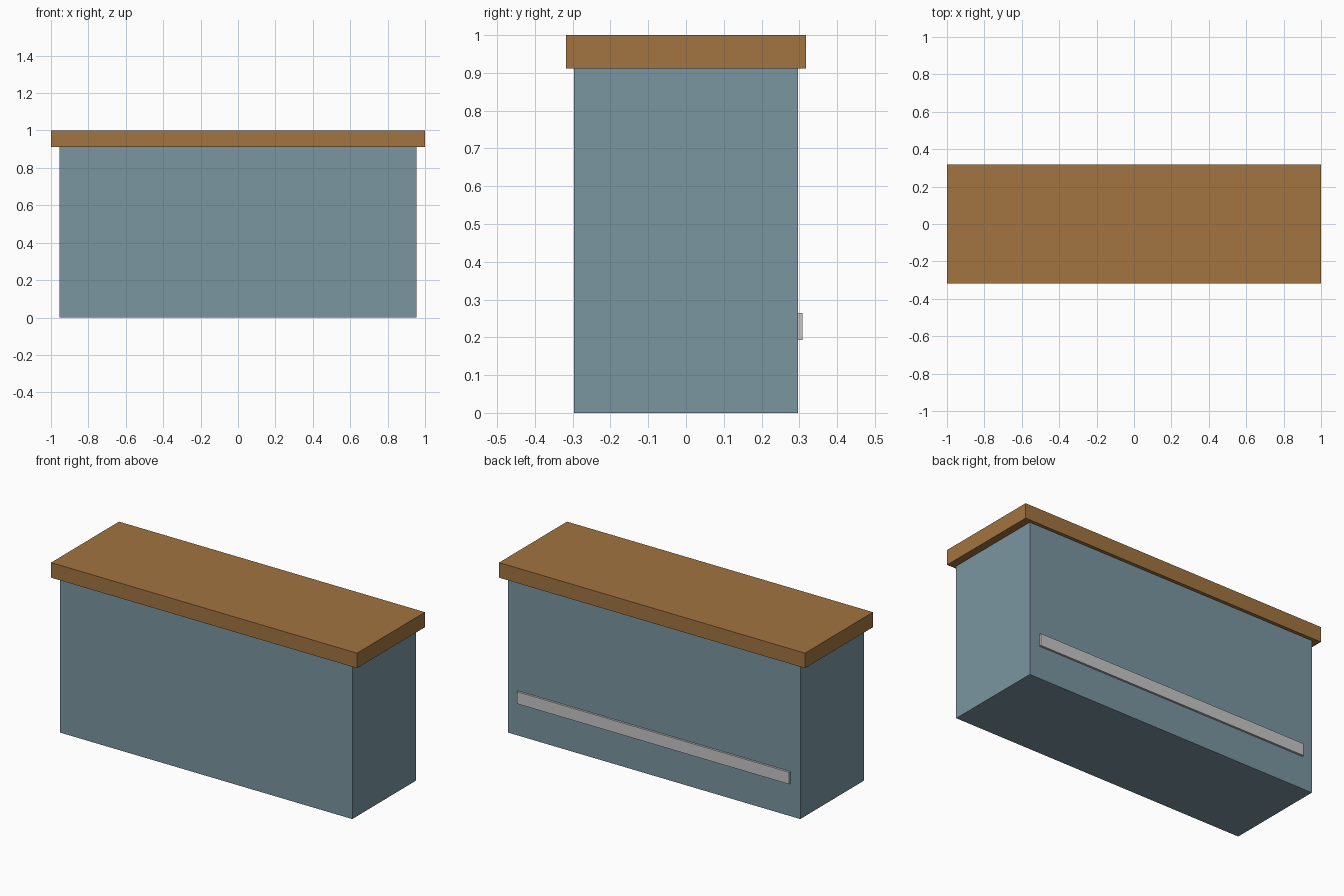
import bpy

if "Cube" in bpy.data.objects:
    bpy.data.objects.remove(bpy.data.objects["Cube"])


def lin(c):
    c /= 255
    return c / 12.92 if c <= 0.04045 else ((c + 0.055) / 1.055) ** 2.4


def material(name, r, g, b):
    m = bpy.data.materials.new(name)
    m.diffuse_color = (lin(r), lin(g), lin(b), 1)
    m.use_nodes = True
    m.node_tree.nodes["Principled BSDF"].inputs["Base Color"].default_value = m.diffuse_color
    return m


def box(name, lo, hi, mat):
    """Axis-aligned box between two corners."""
    bpy.ops.mesh.primitive_cube_add(size=1, location=[(a + b) / 2 for a, b in zip(lo, hi)])
    ob = bpy.context.object
    ob.name = name
    ob.scale = [b - a for a, b in zip(lo, hi)]
    bpy.ops.object.transform_apply(location=False, rotation=False, scale=True)
    ob.data.materials.append(mat)
    return ob


paint = material("blue grey paint", 122, 150, 160)
wood = material("brown wood", 162, 116, 64)
metal = material("light grey metal", 198, 199, 198)

# Counter body
box("counter_body", (-0.955, -0.297, 0), (0.955, 0.297, 0.911), paint)
# Overhanging worktop
box("worktop", (-1, -0.317, 0.911), (1, 0.317, 1), wood)
# Thin rail along the back
box("back_rail", (-0.89, 0.295, 0.193), (0.89, 0.309, 0.264), metal)
